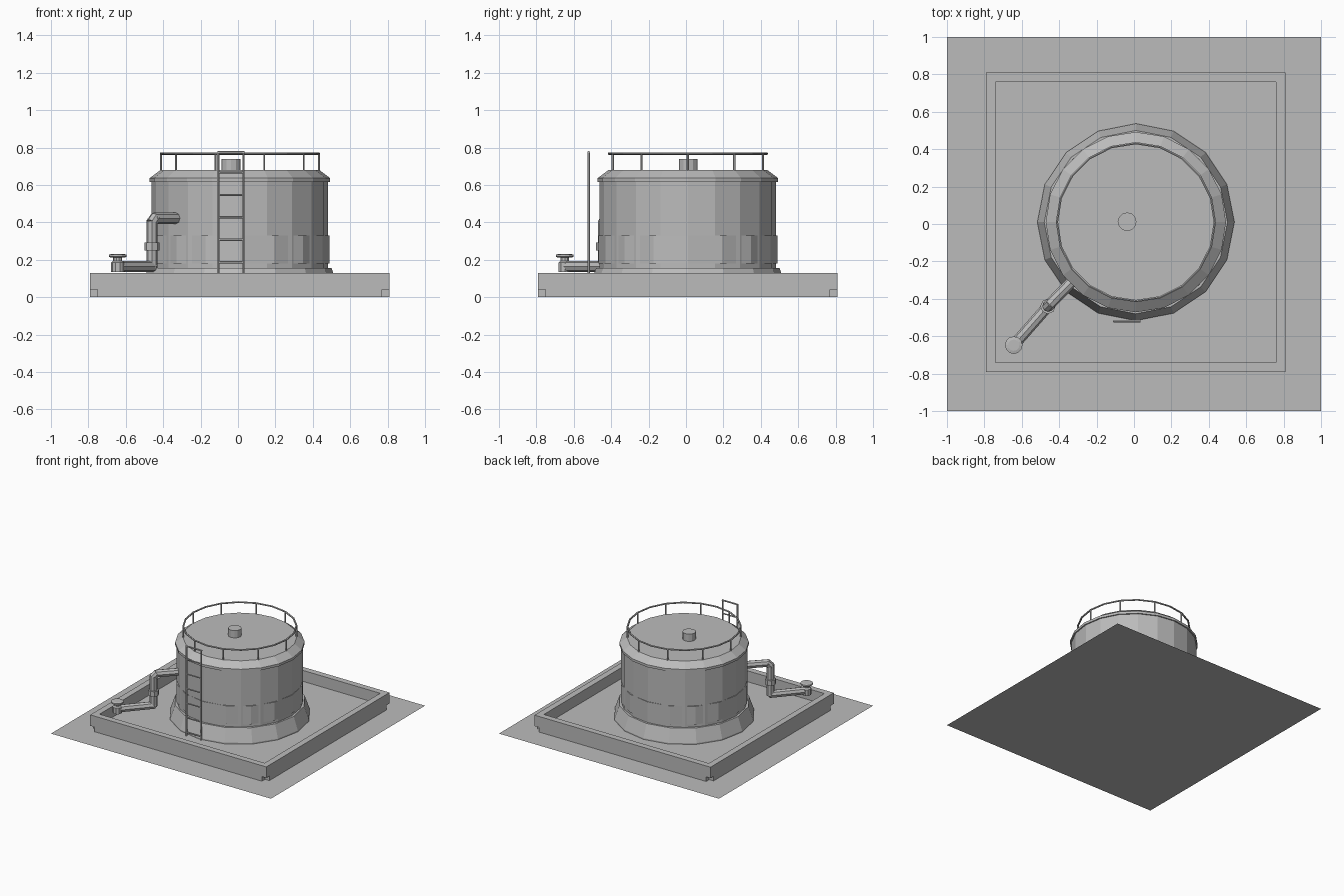
import bpy, bmesh, math
from mathutils import Vector, Matrix

cube = bpy.data.objects.get("Cube")
if cube:
    bpy.data.objects.remove(cube)

grey = bpy.data.materials.new("plain_grey")
grey.use_nodes = True
GREY = (0.5, 0.5, 0.5, 1)
grey.diffuse_color = GREY
grey.node_tree.nodes["Principled BSDF"].inputs["Base Color"].default_value = GREY

CENTRE = Vector((0.01, 0.01, 0))


def finish(name, bm):
    bmesh.ops.recalc_face_normals(bm, faces=bm.faces)
    mesh = bpy.data.meshes.new(name)
    bm.to_mesh(mesh)
    bm.free()
    mesh.materials.append(grey)
    obj = bpy.data.objects.new(name, mesh)
    bpy.context.collection.objects.link(obj)
    return obj


def add_box(bm, low, high):
    low, high = Vector(low), Vector(high)
    m = Matrix.Translation((low + high) / 2) @ Matrix.Diagonal((*(high - low), 1))
    bmesh.ops.create_cube(bm, size=1, matrix=m)


def add_rod(bm, a, b, radius, sides=8, extend=0.0):
    a, b = Vector(a), Vector(b)
    d = (b - a).normalized()
    a, b = a - d * extend, b + d * extend
    m = Matrix.Translation((a + b) / 2) @ d.to_track_quat("Z", "Y").to_matrix().to_4x4()
    bmesh.ops.create_cone(bm, cap_ends=True, segments=sides, radius1=radius,
                          radius2=radius, depth=(b - a).length, matrix=m)


def lathe(name, profile, sides, centre=CENTRE):
    """Stack of rings (radius, height) with capped ends."""
    bm = bmesh.new()
    rings = []
    for r, z in profile:
        rings.append([bm.verts.new(centre + Vector((r * math.cos(t), r * math.sin(t), z)))
                      for t in (math.tau * i / sides for i in range(sides))])
    for low, high in zip(rings, rings[1:]):
        for i in range(sides):
            j = (i + 1) % sides
            bm.faces.new((low[i], low[j], high[j], high[i]))
    bm.faces.new(rings[0])
    bm.faces.new(rings[-1])
    return finish(name, bm)


# Ground sheet
bm = bmesh.new()
bmesh.ops.create_grid(bm, x_segments=1, y_segments=1, size=1)
finish("ground", bm)

# Containment wall: crossed footings leave a notch under every corner
HALF, INNER, NOTCH, TOP = 0.80, 0.75, 0.04, 0.13
bm = bmesh.new()
for w, d in ((HALF, HALF - NOTCH), (HALF - NOTCH, HALF)):
    add_box(bm, CENTRE + Vector((-w, -d, 0.002)), CENTRE + Vector((w, d, NOTCH)))
finish("wall_footing", bm)

bm = bmesh.new()
for s in (-1, 1):
    mid = (HALF + INNER) / 2 * s
    t = (HALF - INNER) / 2
    add_box(bm, CENTRE + Vector((-HALF, mid - t, NOTCH)), CENTRE + Vector((HALF, mid + t, TOP)))
    add_box(bm, CENTRE + Vector((mid - t, -INNER, NOTCH)), CENTRE + Vector((mid + t, INNER, TOP)))
finish("containment_wall", bm)

# Tank
lathe("tank_skirt", [(0.527, 0.002), (0.527, 0.05), (0.49, 0.157)], 16)
lathe("tank_shell", [(0.472, 0.1), (0.472, 0.62)], 20)
lathe("tank_band", [(0.478, 0.18), (0.478, 0.33)], 16)
lathe("tank_roof", [(0.482, 0.617), (0.482, 0.637), (0.425, 0.68)], 20)
lathe("roof_vent", [(0.05, 0.67), (0.05, 0.74)], 12, Vector((-0.037, 0.012, 0)))

# Roof guard rail: a ring on ten posts
RAIL, RAIL_Z, SIDES = 0.422, 0.768, 20
bm = bmesh.new()


def on_rail(angle, z):
    return CENTRE + Vector((RAIL * math.cos(angle), RAIL * math.sin(angle), z))


for i in range(SIDES):
    a, b = (math.tau * k / SIDES for k in (i, i + 1))
    add_rod(bm, on_rail(a, RAIL_Z), on_rail(b, RAIL_Z), 0.007, 6, 0.001)
    if i % 2 == 0:
        add_rod(bm, on_rail(a, 0.67), on_rail(a, RAIL_Z), 0.006, 6)
finish("guard_rail", bm)

# Ladder
LEFT, RIGHT, LY = -0.105, 0.03, -0.52
bm = bmesh.new()
for x in (LEFT, RIGHT):
    add_rod(bm, (x, LY, 0.04), (x, LY, 0.775), 0.007, 6)
for i in range(6):
    z = 0.067 + 0.12 * i
    add_rod(bm, (LEFT, LY, z), (RIGHT, LY, z), 0.006, 6)
add_rod(bm, (LEFT, LY, 0.775), (RIGHT, LY, 0.775), 0.007, 6, 0.005)
finish("ladder", bm)

# Outlet pipe with a mitred upper elbow
EX, EY = -0.46, -0.44
end = Vector((-0.643, -0.648, 0.165))
path = [(-0.30, -0.275, 0.422), (-0.445, -0.424, 0.422), (EX, EY, 0.40),
        (EX, EY, 0.165), end]
bm = bmesh.new()
for a, b in zip(path, path[1:]):
    add_rod(bm, a, b, 0.03, 8, 0.008)
finish("outlet_pipe", bm)
lathe("pipe_coupling", [(0.041, 0.25), (0.041, 0.292)], 8, Vector((EX, EY, 0)))

# Valve at the pipe end
valve = Vector((end.x, end.y, 0))
lathe("valve_body", [(0.035, 0.135), (0.035, 0.185), (0.024, 0.195), (0.024, 0.22)], 10, valve)
lathe("valve_wheel", [(0.04, 0.212), (0.047, 0.217), (0.047, 0.228), (0.03, 0.232)], 12, valve)
